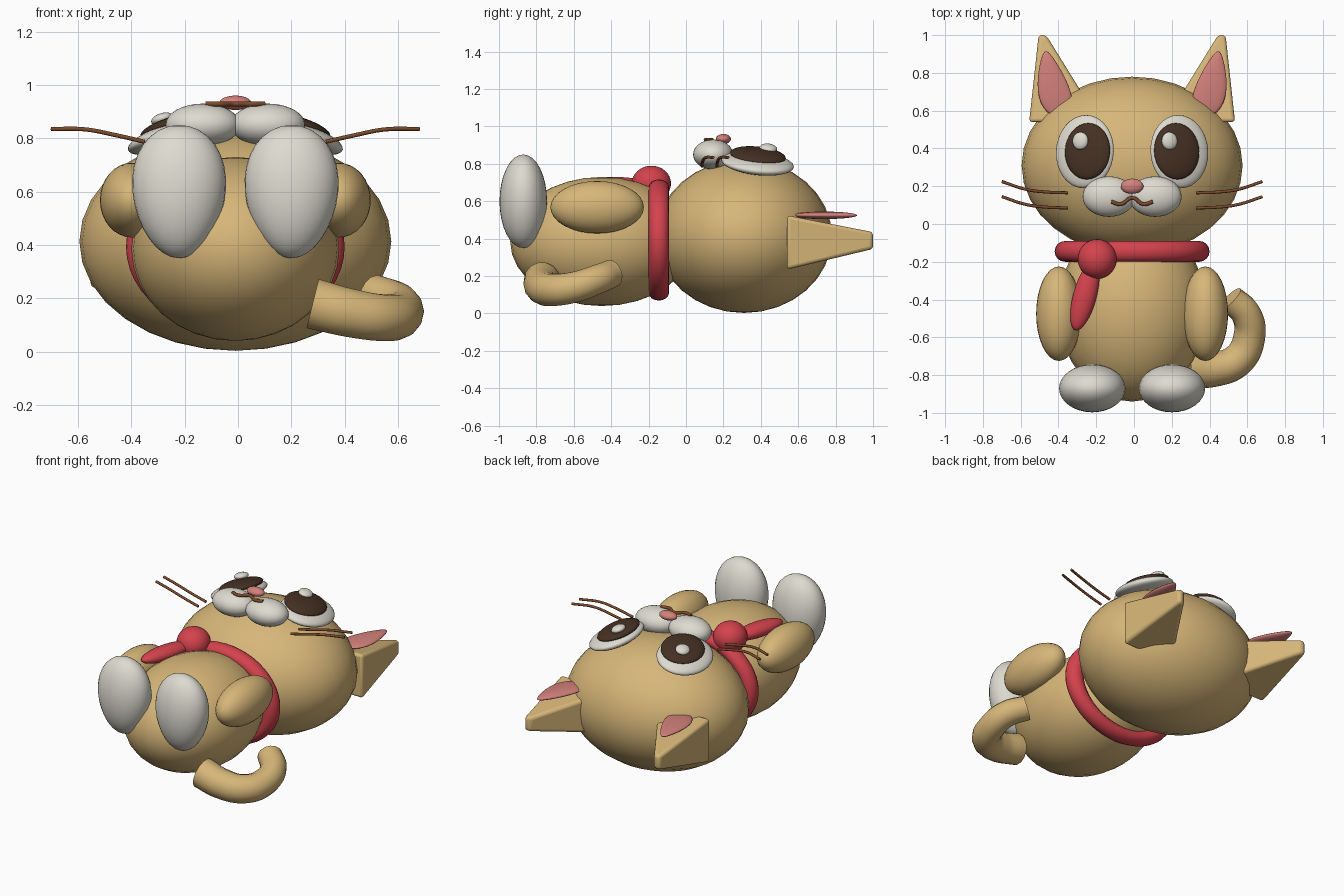
import bpy, math
from mathutils import Matrix, Vector, Euler

if "Cube" in bpy.data.objects:
    bpy.data.objects.remove(bpy.data.objects["Cube"], do_unlink=True)

CX = -0.01  # mirror plane of the figure


def material(name, rgb):
    m = bpy.data.materials.new(name)
    m.use_nodes = True
    col = (*rgb, 1)
    m.diffuse_color = col
    bsdf = next(n for n in m.node_tree.nodes if n.type == "BSDF_PRINCIPLED")
    bsdf.inputs["Base Color"].default_value = col
    return m


TAN = material("tan_fur", (0.68, 0.47, 0.19))
WHITE = material("white_fur", (0.73, 0.71, 0.63))
RED = material("red_cloth", (0.66, 0.055, 0.075))
PINK = material("pink_skin", (0.66, 0.22, 0.2))
DARK = material("dark_pupil", (0.06, 0.03, 0.017))
BROWN = material("brown_hair", (0.2, 0.07, 0.025))


def finish(name, mat, smooth=True):
    ob = bpy.context.object
    ob.name = ob.data.name = name
    ob.data.materials.clear()
    ob.data.materials.append(mat)
    for p in ob.data.polygons:
        p.use_smooth = smooth
    return ob


def ellipsoid(name, mat, centre, radii, rot=(0, 0, 0), shape=None):
    """Sphere scaled to radii; shape optionally bends the unit sphere first."""
    bpy.ops.mesh.primitive_uv_sphere_add(segments=32, ring_count=16, radius=1)
    ob = finish(name, mat)
    if shape:
        for v in ob.data.vertices:
            v.co = shape(v.co)
    turn = Euler([math.radians(a) for a in rot]).to_matrix().to_4x4()
    ob.data.transform(Matrix.Translation(centre) @ turn @ Matrix.Diagonal((*radii, 1)))
    return ob


def tube(name, mat, points, radius, end_scale=1.0):
    cu = bpy.data.curves.new(name, "CURVE")
    cu.dimensions = "3D"
    cu.bevel_depth, cu.bevel_resolution = radius, 5
    cu.resolution_u = 8
    cu.use_fill_caps = True
    sp = cu.splines.new("BEZIER")
    sp.bezier_points.add(len(points) - 1)
    for i, (bp, co) in enumerate(zip(sp.bezier_points, points)):
        bp.co = co
        bp.handle_left_type = bp.handle_right_type = "AUTO"
        bp.radius = 1 + (end_scale - 1) * i / (len(points) - 1)
    ob = bpy.data.objects.new(name, cu)
    bpy.context.collection.objects.link(ob)
    bpy.ops.object.select_all(action="DESELECT")
    ob.select_set(True)
    bpy.context.view_layer.objects.active = ob
    bpy.ops.object.convert(target="MESH")
    finish(name, mat)
    bpy.ops.object.shade_smooth_by_angle(angle=math.radians(40))


# Head and body
ellipsoid("head", TAN, (CX, 0.31, 0.413), (0.585, 0.47, 0.41))
ellipsoid("body", TAN, (CX, -0.45, 0.385), (0.39, 0.49, 0.345))

# Scarf: ring, knot and hanging end
bpy.ops.mesh.primitive_torus_add(major_radius=0.355, minor_radius=0.055,
                                 major_segments=48, minor_segments=16)
collar = finish("scarf_ring", RED)
collar.data.transform(Matrix.Translation((CX, -0.145, 0.393))
                      @ Matrix.Diagonal((1, 1, 0.79, 1))
                      @ Matrix.Rotation(math.pi / 2, 4, "X"))
ellipsoid("scarf_knot", RED, (-0.195, -0.185, 0.695), (0.103, 0.105, 0.095))
ellipsoid("scarf_end", RED, (-0.26, -0.38, 0.685), (0.062, 0.19, 0.045), (0, 0, -15))


def foot_shape(co):
    k = 1 + 0.13 * co.z
    return Vector((co.x * k, co.y, co.z))


# Paired parts: side -1 is the model's right, +1 its left
for s, side in ((-1, "right"), (1, "left")):
    def at(x, y, z):
        return (CX + s * x, y, z)

    ellipsoid(side + "_arm", TAN, at(0.388, -0.475, 0.568), (0.12, 0.25, 0.14))
    ellipsoid(side + "_foot", WHITE, at(0.211, -0.87, 0.6), (0.175, 0.127, 0.25),
              shape=foot_shape)

    # Eye layers lie on the slope of the face
    tilt = (-6, 17 * s, 0)
    ellipsoid(side + "_eye", WHITE, at(0.25, 0.383, 0.803), (0.16, 0.195, 0.045), tilt)
    ellipsoid(side + "_pupil", DARK, at(0.236, 0.385, 0.845), (0.125, 0.15, 0.032), tilt)
    gx, gz = CX + s * 0.236 - 0.038, 0.878 + s * 0.006
    ellipsoid(side + "_eye_glint", WHITE, (gx, 0.44, gz), (0.043, 0.047, 0.022), tilt)

    ellipsoid(side + "_muzzle", WHITE, at(0.122, 0.145, 0.85), (0.14, 0.107, 0.08))

    # Ear: a tapered wedge with rounded edges
    bpy.ops.mesh.primitive_cube_add(size=2)
    ear = finish(side + "_ear", TAN)
    for v in ear.data.vertices:
        tip, outer, up = v.co.y > 0, v.co.x * s > 0, v.co.z > 0
        if tip:
            v.co = at(0.495 if outer else 0.455, 1.0, 0.435 if up else 0.345)
        else:
            v.co = at(0.545 if outer else 0.17, 0.54, 0.525 if up else 0.235)
    bev = ear.modifiers.new("soft_edges", "BEVEL")
    bev.width, bev.segments = 0.018, 3
    bpy.ops.object.shade_smooth_by_angle(angle=math.radians(35))

    # Inner ear: flat drop leaning outward to its tip
    def drop(co):
        return Vector((co.x * (1 - 0.45 * co.y) + s * 0.45 * co.y, co.y, co.z))
    ellipsoid(side + "_inner_ear", PINK, at(0.42, 0.74, 0.525),
              (0.08, 0.175, 0.02), shape=drop)

    # Two whiskers
    for n, y in (("upper", 0.165), ("lower", 0.085)):
        tube(f"{side}_{n}_whisker", BROWN,
             [at(0.34, y, 0.787), at(0.45, y + 0.004, 0.812),
              at(0.56, y + 0.018, 0.833), at(0.69, y + 0.06, 0.835)], 0.008)

# Nose and mouth
ellipsoid("nose", PINK, (CX, 0.2, 0.933), (0.06, 0.04, 0.027))
tube("mouth", BROWN, [(CX + x, y, 0.929) for x, y in
                      ((-0.11, 0.118), (-0.06, 0.105), (0, 0.138),
                       (0.06, 0.105), (0.11, 0.118))], 0.01)

# Curled tail
tube("tail", TAN, [(0.28, -0.77, 0.18), (0.42, -0.77, 0.145), (0.55, -0.72, 0.127),
                   (0.61, -0.6, 0.14), (0.595, -0.48, 0.18), (0.51, -0.395, 0.215)],
     0.097, 0.78)
